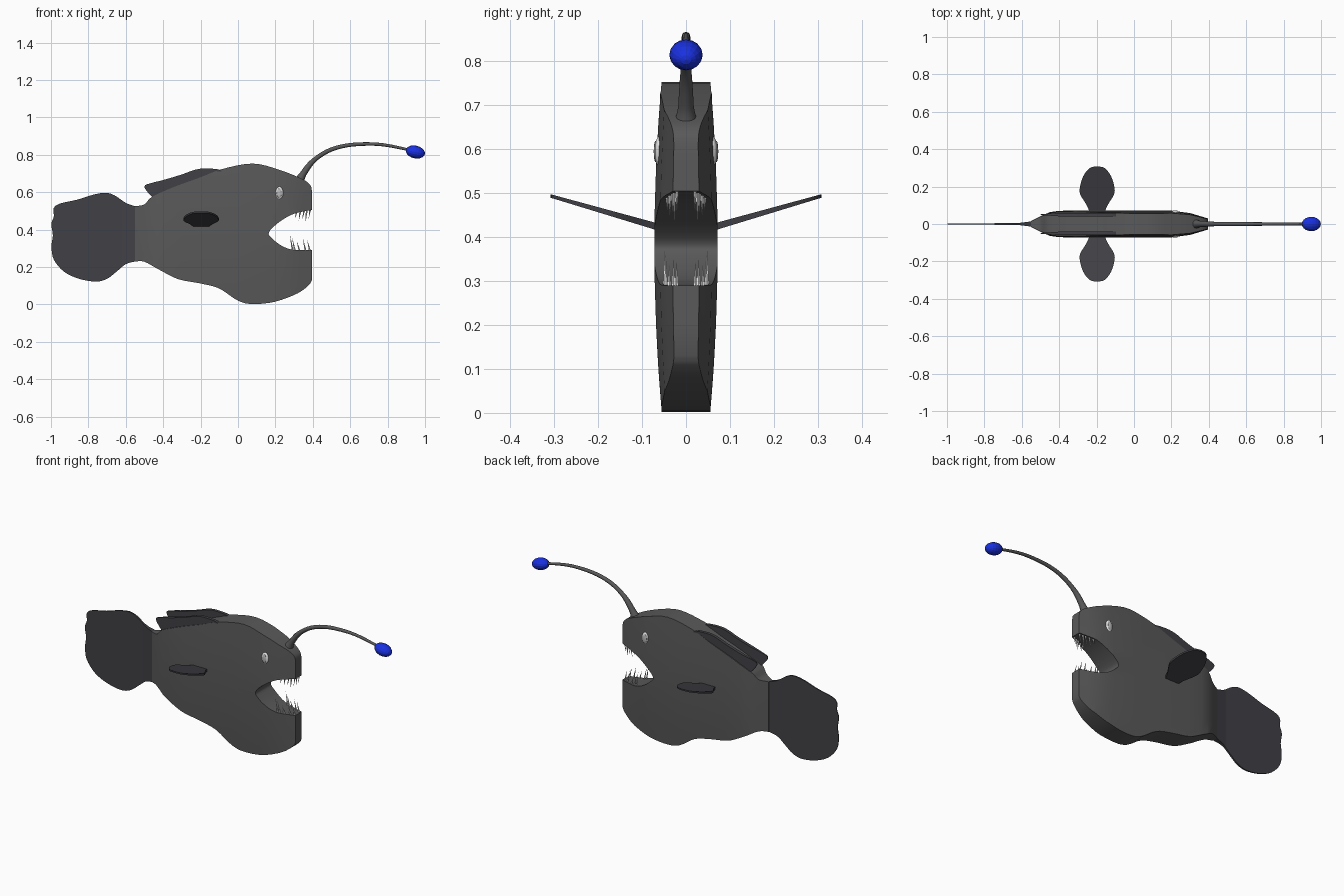
import bpy, bmesh, math
from mathutils import Vector, Matrix

cube = bpy.data.objects.get("Cube")
if cube:
    bpy.data.objects.remove(cube)


def material(name, r, g, b):
    m = bpy.data.materials.new(name)
    m.use_nodes = True
    m.diffuse_color = (r, g, b, 1)
    m.node_tree.nodes["Principled BSDF"].inputs["Base Color"].default_value = (r, g, b, 1)
    return m


SKIN = material("grey skin", 0.1, 0.1, 0.1)
FIN = material("dark fin", 0.053, 0.051, 0.06)
WHITE = material("white", 0.8, 0.8, 0.8)
PUPIL = material("pale pupil", 0.5, 0.5, 0.5)
BLUE = material("blue lure", 0.01, 0.03, 0.75)


def finish(bm, name, mat, angle=35):
    bmesh.ops.recalc_face_normals(bm, faces=bm.faces)
    me = bpy.data.meshes.new(name)
    bm.to_mesh(me)
    bm.free()
    ob = bpy.data.objects.new(name, me)
    bpy.context.collection.objects.link(ob)
    me.materials.append(mat)
    if angle:
        bpy.ops.object.select_all(action='DESELECT')
        ob.select_set(True)
        bpy.context.view_layer.objects.active = ob
        bpy.ops.object.shade_smooth_by_angle(angle=math.radians(angle))
    return ob


def smooth(pts, n=4):
    """Smooth open path through the points."""
    p = [Vector(q) for q in pts]
    p = [2 * p[0] - p[1]] + p + [2 * p[-1] - p[-2]]
    out = []
    for a, b, c, d in zip(p, p[1:], p[2:], p[3:]):
        for i in range(n):
            t = i / n
            out.append(0.5 * (2 * b + (c - a) * t + (2 * a - 5 * b + 4 * c - d) * t * t
                              + (3 * b - a - 3 * c + d) * t ** 3))
    return out + [p[-2]]


def lerp(table, x):
    for (x0, y0), (x1, y1) in zip(table, table[1:]):
        if x <= x1:
            return y0 + (y1 - y0) * max(0, (x - x0) / (x1 - x0))
    return table[-1][1]


def slab(name, outline, half, mat, cuts_x=(), cuts_z=(), place=None):
    """Fill an x-z outline, slice it into a grid and thicken it along y."""
    bm = bmesh.new()
    bm.faces.new([bm.verts.new((p[0], 0, p[1])) for p in outline])
    for axis, cuts in (((1, 0, 0), cuts_x), ((0, 0, 1), cuts_z)):
        for c in cuts:
            geom = bm.verts[:] + bm.edges[:] + bm.faces[:]
            bmesh.ops.bisect_plane(bm, geom=geom, dist=1e-5, plane_co=Vector(axis) * c, plane_no=axis)
    old = bm.verts[:]
    res = bmesh.ops.extrude_face_region(bm, geom=bm.faces[:])
    for v in old:
        v.co.y = -half(v.co.x, v.co.z)
    for v in res["geom"]:
        if isinstance(v, bmesh.types.BMVert):
            v.co.y = half(v.co.x, v.co.z)
    if place:
        for v in bm.verts:
            v.co = place(v.co)
    return finish(bm, name, mat)


# Body: flat-sided, tapering to the snout and the tail
TAPER = [(-0.55, 0.22), (-0.5, 0.58), (-0.45, 0.88), (-0.4, 0.98), (-0.3, 1),
         (0.2, 1), (0.3, 0.82), (0.395, 0.42)]


def body_half(x, z):
    return lerp(TAPER, x) * (0.055 + 0.017 * max(0, 1 - ((z - 0.38) / 0.38) ** 2))


back = smooth([(-0.55, 0.525), (-0.5, 0.535), (-0.46, 0.575), (-0.35, 0.625), (-0.2, 0.68), (-0.08, 0.725),
               (0.08, 0.753), (0.22, 0.72), (0.34, 0.672), (0.385, 0.64), (0.395, 0.61)])
mouth = smooth([(0.395, 0.505), (0.3, 0.485), (0.22, 0.44), (0.165, 0.385),
                (0.185, 0.35), (0.24, 0.31), (0.3, 0.292), (0.395, 0.29)])
belly = smooth([(0.395, 0.13), (0.38, 0.105), (0.32, 0.06), (0.2, 0.015), (0.08, 0.002), (0, 0.02), (-0.1, 0.085),
                (-0.2, 0.112), (-0.32, 0.135), (-0.42, 0.185), (-0.5, 0.228), (-0.55, 0.23)])
slab("body", back + mouth + belly, body_half, SKIN,
     [t[0] for t in TAPER[1:-1]] + [-0.15, 0, 0.25, 0.35], [i * 0.09 + 0.02 for i in range(1, 8)])

# Tail fin: thin sheet, thicker where it meets the body
tail = smooth([(-0.55, 0.525), (-0.6, 0.543), (-0.66, 0.583), (-0.71, 0.597), (-0.78, 0.585), (-0.86, 0.56),
               (-0.95, 0.54), (-0.985, 0.515), (-0.985, 0.47), (-0.998, 0.43), (-0.99, 0.37), (-0.997, 0.31),
               (-0.985, 0.24), (-0.93, 0.175), (-0.85, 0.137), (-0.76, 0.122), (-0.7, 0.137),
               (-0.65, 0.175), (-0.6, 0.215), (-0.55, 0.23)])
slab("tail_fin", tail, lambda x, z: lerp([(-1, 0.002), (-0.62, 0.005), (-0.55, 0.014)], x), FIN, [-0.62])

# Twin dorsal fins along the edges of the back
dorsal = smooth([(-0.44, 0.56), (-0.475, 0.59), (-0.5, 0.632), (-0.46, 0.65), (-0.4, 0.665), (-0.3, 0.695),
                 (-0.23, 0.72), (-0.17, 0.727), (-0.09, 0.717), (-0.12, 0.68), (-0.3, 0.61)])
for side, word in ((1, "left"), (-1, "right")):
    slab(word + "_dorsal_fin", dorsal, lambda x, z: lerp([(-0.5, 0.002), (-0.4, 0.009)], x), FIN,
         [-0.4], place=lambda v, s=side: Vector((v.x, v.y + s * 0.05, v.z)))

    # Paddle-shaped side fins, tilted up
    edge = smooth([(0.04, -0.01), (0.055, 0.03), (0.09, 0.09), (0.092, 0.13), (0.075, 0.19), (0.04, 0.236), (0, 0.246)])
    paddle = edge + [Vector((-p.x, p.y)) for p in reversed(edge[:-1])]
    slab(word + "_side_fin", paddle, lambda x, z: 0.008 - 0.004 * max(0, z) / 0.246, FIN, (), (0.06, 0.12, 0.18),
         place=lambda v, s=side: Vector((v.x - 0.197, s * (0.07 + v.z * 0.97), 0.425 + v.z * 0.28 + v.y)))

    # Eyes: flattened balls with a pale pupil plate
    for part, mat, size, y in (("eye", WHITE, (0.023, 0.014, 0.036), 0.058),
                               ("pupil", PUPIL, (0.013, 0.004, 0.024), 0.0695)):
        bm = bmesh.new()
        bmesh.ops.create_uvsphere(bm, u_segments=20, v_segments=12, radius=1, matrix=Matrix.Translation(
            (0.22, side * y, 0.595)) @ Matrix.Diagonal((*size, 1)))
        finish(bm, word + "_" + part, mat, 60)

# Teeth: thin spikes along both lips
UPPER = [(0.305, 0.462), (0.325, 0.45), (0.345, 0.457), (0.36, 0.435), (0.378, 0.46)]
LOWER = [(0.278, 0.37), (0.29, 0.355), (0.315, 0.335), (0.347, 0.352), (0.37, 0.345)]
for name, tips, shift in (("upper_teeth", UPPER, 0.008), ("lower_teeth", LOWER, 0.014)):
    bm = bmesh.new()
    for side in (1, -1):
        for x, z in tips:
            rx = x + shift
            root_z = 0.49 + (rx - 0.3) * 0.22 if name == "upper_teeth" else 0.287
            y = side * (body_half(rx, z) - 0.012)
            root, tip = Vector((rx, y, root_z)), Vector((x, y, z))
            d = tip - root
            bmesh.ops.create_cone(bm, cap_ends=True, segments=6, radius1=0.005, radius2=0.0003, depth=d.length,
                                  matrix=Matrix.Translation((root + tip) / 2) @ d.to_track_quat('Z', 'Y').to_matrix().to_4x4())
    finish(bm, name, WHITE, 0)

# Lure stalk: tapered tube swept over the arch
path = smooth([(0.325, 0.655), (0.35, 0.7), (0.4, 0.765), (0.48, 0.82), (0.58, 0.85), (0.7, 0.858), (0.8, 0.85), (0.92, 0.825)])
bm = bmesh.new()
rings = []
for i, p in enumerate(path):
    t = path[min(i + 1, len(path) - 1)] - path[max(i - 1, 0)]
    n = Vector((-t.y, t.x)).normalized()
    r = lerp([(0.325, 0.028), (0.345, 0.018), (0.42, 0.012), (0.92, 0.007)], p.x)
    angles = [k * math.tau / 12 for k in range(12)]
    rings.append([bm.verts.new((p.x + n.x * r * math.cos(a), r * math.sin(a), p.y + n.y * r * math.cos(a))) for a in angles])
for a, b in zip(rings, rings[1:]):
    for k in range(12):
        bm.faces.new((a[k], a[k - 1], b[k - 1], b[k]))
bm.faces.new(rings[0])
bm.faces.new(rings[-1])
finish(bm, "lure_stalk", SKIN, 50)

# Glowing bulb: faceted egg at the end of the stalk
bm = bmesh.new()
bmesh.ops.create_uvsphere(bm, u_segments=16, v_segments=10, radius=1, matrix=Matrix.Translation((0.948, 0, 0.815))
                          @ Matrix.Rotation(math.radians(103), 4, 'Y') @ Matrix.Diagonal((0.034, 0.038, 0.052, 1)))
finish(bm, "lure_bulb", BLUE, 0)
